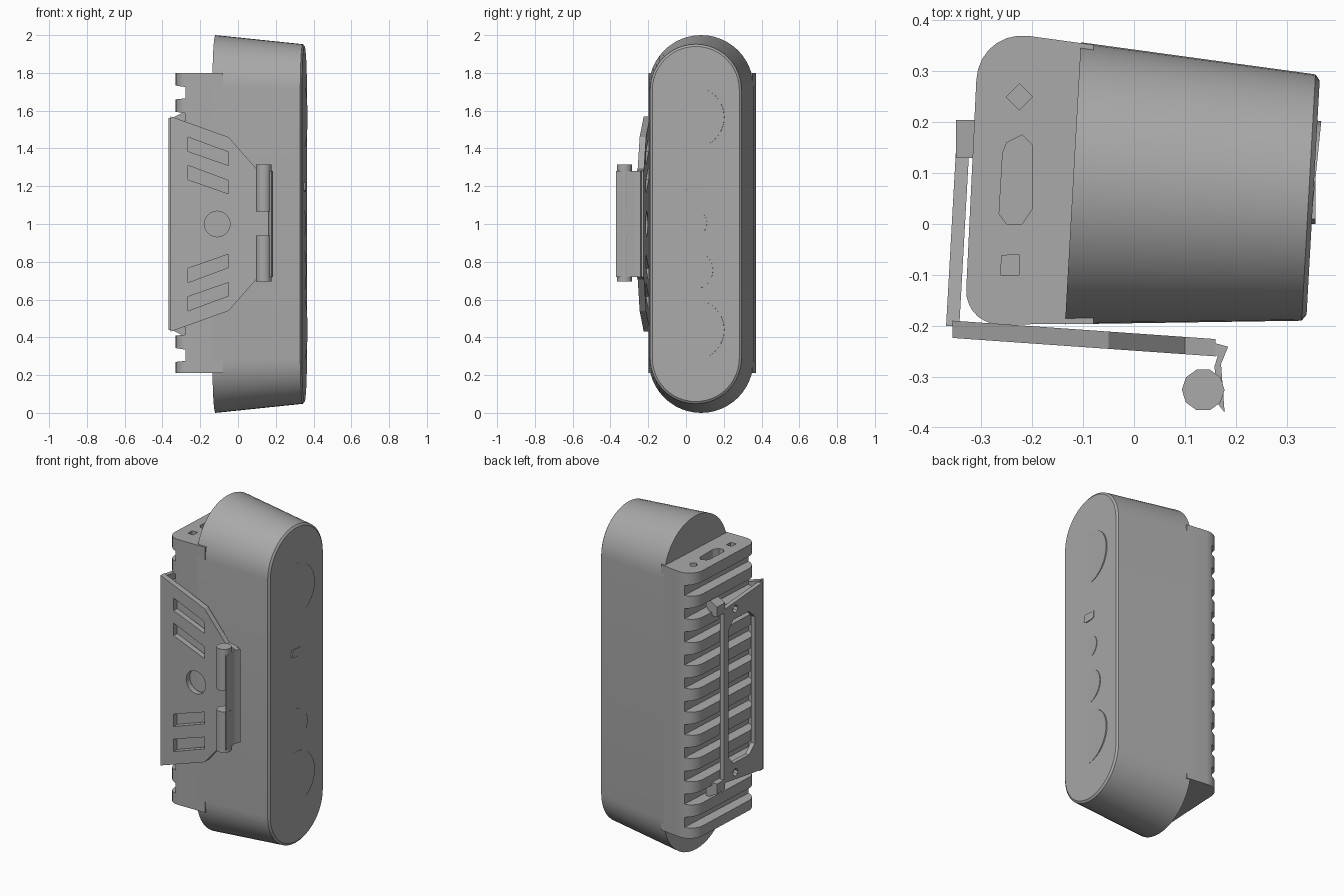
import bpy, bmesh, math
from mathutils import Vector, Matrix

if "Cube" in bpy.data.objects:
    bpy.data.objects.remove(bpy.data.objects["Cube"])

grey = bpy.data.materials.new("mid_grey")
grey.use_nodes = True
grey.diffuse_color = (0.4, 0.4, 0.4, 1)
grey.node_tree.nodes["Principled BSDF"].inputs["Base Color"].default_value = grey.diffuse_color

TILT = 0.056  # the body is turned slightly about z


def finish(name, bm, smooth=None):
    bmesh.ops.recalc_face_normals(bm, faces=bm.faces)
    mesh = bpy.data.meshes.new(name)
    bm.to_mesh(mesh)
    bm.free()
    mesh.materials.append(grey)
    obj = bpy.data.objects.new(name, mesh)
    bpy.context.collection.objects.link(obj)
    if smooth:
        activate(obj)
        bpy.ops.object.shade_smooth_by_angle(angle=math.radians(smooth))
    return obj


def activate(obj):
    bpy.ops.object.select_all(action='DESELECT')
    obj.select_set(True)
    bpy.context.view_layer.objects.active = obj


def add_prism(bm, pts, axis, lo, hi):
    """Extrude a flat outline along the named axis."""
    place = {'x': lambda a, b, t: (t, a, b),
             'y': lambda a, b, t: (a, t, b),
             'z': lambda a, b, t: (a, b, t)}[axis]
    verts = [bm.verts.new(place(a, b, lo)) for a, b in pts]
    face = bm.faces.new(verts)
    new = bmesh.ops.extrude_face_region(bm, geom=[face])["geom"]
    shift = Vector(place(0, 0, hi - lo))
    bmesh.ops.translate(bm, vec=shift, verts=[g for g in new if isinstance(g, bmesh.types.BMVert)])


def prism(name, pts, axis, lo, hi):
    bm = bmesh.new()
    add_prism(bm, pts, axis, lo, hi)
    return finish(name, bm)


def circle(a, b, r, n=24):
    return [(a + r * math.cos(2 * math.pi * i / n), b + r * math.sin(2 * math.pi * i / n)) for i in range(n)]


def mirror_z(pts):
    return [(a, 2 - b) for a, b in pts]


def cut(obj, bm):
    """Subtract the helper shapes from an object."""
    tool = finish("cutter", bm)
    tool.hide_render = True
    mod = obj.modifiers.new("cut", 'BOOLEAN')
    mod.object, mod.operation, mod.solver = tool, 'DIFFERENCE', 'EXACT'
    activate(obj)
    bpy.ops.object.modifier_apply(modifier=mod.name)
    bpy.data.objects.remove(tool)


def smooth(obj, angle=30):
    activate(obj)
    bpy.ops.object.shade_smooth_by_angle(angle=math.radians(angle))


# Main housing: tapered round-ended sections with a small rim bevel
bm = bmesh.new()
rings = []
for x, yc, r, half in ((-0.12, 0.08, 0.277, 1.0), (0.343, 0.052, 0.242, 0.952), (0.352, 0.052, 0.23, 0.94)):
    ring = []
    for end in (1, -1):
        for i in range(25):
            a = math.pi * i / 24 + (0 if end > 0 else math.pi)
            y, z = r * math.cos(a), 1 + end * (half - r) + r * math.sin(a)
            ring.append(bm.verts.new((x + TILT * y, yc + y, z)))
    rings.append(ring)
for r0, r1 in zip(rings, rings[1:]):
    for i in range(len(r0)):
        j = (i + 1) % len(r0)
        bm.faces.new((r0[i], r0[j], r1[j], r1[i]))
bm.faces.new(rings[0])
bm.faces.new(rings[-1])
finish("housing", bm, 25)

# Rear block with rounded vertical corners
bm = bmesh.new()
add_prism(bm, [(-0.08, 0.352), (-0.305, 0.383), (-0.333, -0.198), (-0.08, -0.196)], 'z', 0.21, 1.8)
for y_side, radius in ((1, 0.1), (-1, 0.07)):
    corner = [e for e in bm.edges if all(v.co.x < -0.2 and v.co.y * y_side > 0.1 for v in e.verts)]
    bmesh.ops.bevel(bm, geom=corner, offset=radius, segments=7, profile=0.5, affect='EDGES')
rear = finish("rear_block", bm)

# Cooling slots across the back of the block
bm = bmesh.new()
for k in range(-5, 6):
    z = 1 + 0.139 * k
    add_prism(bm, [(-0.45, z + 0.055), (-0.33, z + 0.04), (-0.263, z + 0.03),
                   (-0.263, z - 0.03), (-0.33, z - 0.036), (-0.45, z - 0.045)], 'y', -0.6, 0.6)
for v in bm.verts:
    v.co.x += TILT * (v.co.y - 0.08)
cut(rear, bm)

# Mounting recesses in the top of the block
bm = bmesh.new()
add_prism(bm, circle(-0.225, 0.25, 0.026, 4), 'z', 1.76, 1.9)
add_prism(bm, [(-0.265, 0.02), (-0.25, 0), (-0.22, 0), (-0.2, 0.03), (-0.2, 0.155),
               (-0.22, 0.175), (-0.25, 0.16), (-0.258, 0.14)], 'z', 1.75, 1.9)
add_prism(bm, [(-0.262, -0.1), (-0.226, -0.1), (-0.226, -0.06), (-0.26, -0.062)], 'z', 1.76, 1.9)
cut(rear, bm)
smooth(rear)

# Lens discs and key on the end face, slightly turned so one side stands proud
for name, z, r in (("upper_large_disc", 1.565, 0.16), ("small_disc", 1.005, 0.068),
                   ("medium_disc", 0.755, 0.1), ("lower_large_disc", 0.44, 0.16)):
    bm = bmesh.new()
    add_prism(bm, circle(0, 0, r, 32), 'x', -0.02, 0)
    bm.transform(Matrix.Translation((0.352, 0.043, z)) @ Matrix.Rotation(-0.1, 4, 'Z'))
    finish(name, bm, 30)
prism("key", [(0.0, 1.18), (0.02, 1.17), (0.07, 1.17), (0.085, 1.18), (0.085, 1.215), (0.01, 1.22)],
      'x', 0.33, 0.357)

# Front bracket plate with slanted slots and a round hole
bm = bmesh.new()
upper = [(-0.357, 1.57), (-0.05, 1.46), (0.1, 1.29), (0.16, 1.28)]
add_prism(bm, upper + mirror_z(upper)[::-1], 'y', -0.224, -0.19)
plate = finish("front_plate", bm)
bm = bmesh.new()
for top in (1.46, 1.31):
    slot = [(-0.265, top), (-0.05, top - 0.08), (-0.05, top - 0.15), (-0.265, top - 0.075)]
    add_prism(bm, slot, 'y', -0.4, -0.1)
    add_prism(bm, mirror_z(slot), 'y', -0.4, -0.1)
add_prism(bm, circle(-0.11, 1.0, 0.068), 'y', -0.4, -0.1)
cut(plate, bm)
for v in plate.data.vertices:
    v.co.y -= 0.07 * (v.co.x + 0.355)

# Folded lip of the bracket and its two hinge barrels
prism("folded_lip", [(0.12, -0.224), (0.185, -0.241), (0.171, -0.275), (0.178, -0.37),
                     (0.166, -0.355), (0.158, -0.28), (0.165, -0.258), (0.12, -0.257)], 'z', 0.72, 1.28)
for name, lo, hi in (("upper_barrel", 1.065, 1.315), ("lower_barrel", 0.695, 0.94)):
    bm = bmesh.new()
    add_prism(bm, circle(0.136, -0.326, 0.042, 10), 'z', lo, hi)
    finish(name, bm, 40)

# Side bracket frame with a chamfered window and screw holes
side = prism("side_frame", [(-0.2, 0.44), (0.14, 0.48), (0.14, 1.52), (-0.2, 1.56)], 'x', -0.358, -0.332)
bm = bmesh.new()
window = [(-0.13, 1.38), (-0.08, 1.43), (0.06, 1.43), (0.1, 1.38)]
add_prism(bm, window + mirror_z(window)[::-1], 'x', -0.5, -0.2)
for z in (0.51, 1.49):
    add_prism(bm, circle(0.04, z, 0.022, 8), 'x', -0.5, -0.2)
cut(side, bm)
for v in side.data.vertices:
    v.co.x += TILT * v.co.y

# Lugs joining the frame to the block
lug = [(-0.35, 1.5), (-0.35, 1.56), (-0.275, 1.6), (-0.275, 1.55), (-0.315, 1.5)]
for name, pts in (("upper_lug", lug), ("lower_lug", mirror_z(lug))):
    prism(name, pts, 'y', 0.13, 0.204)
